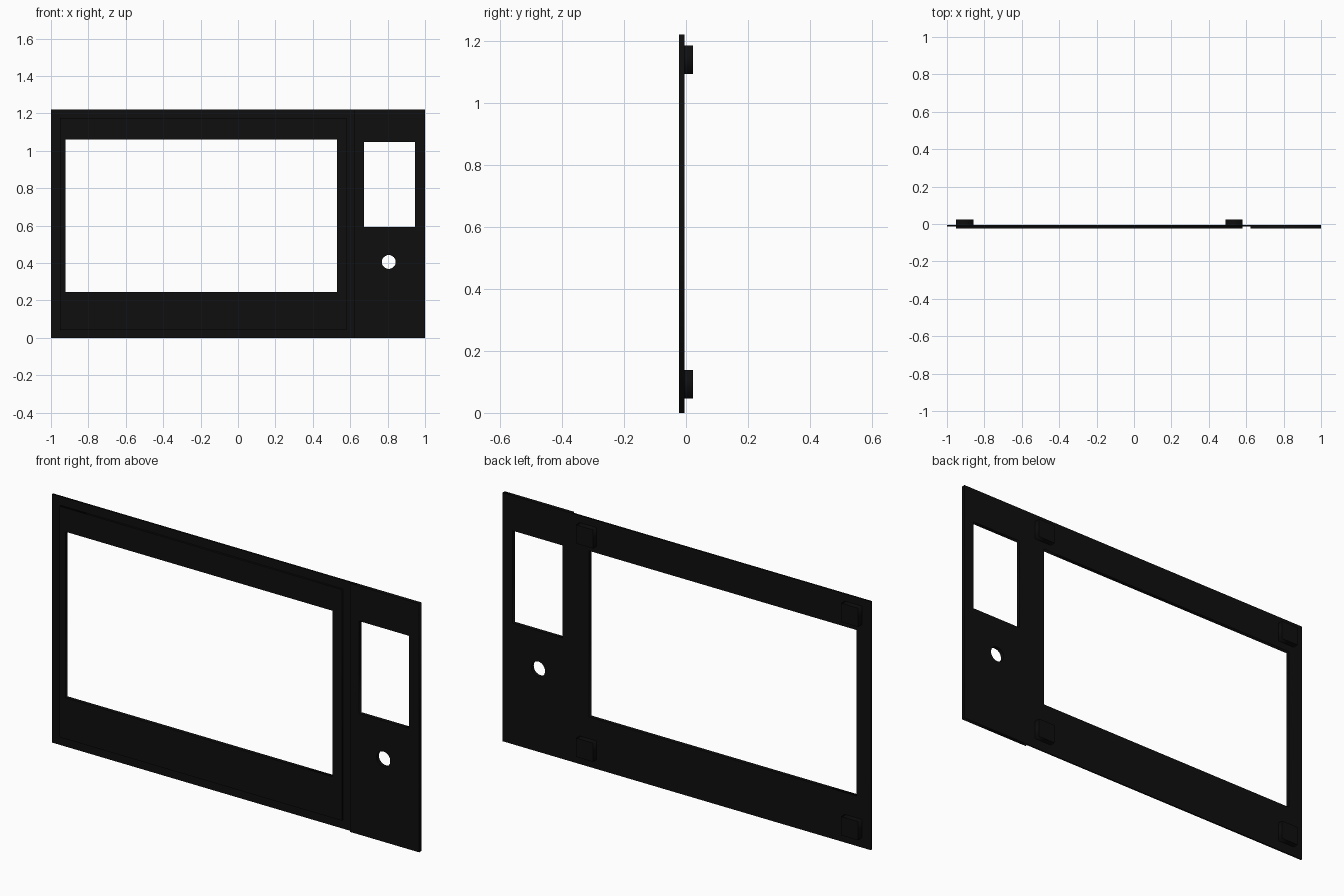
import bpy, math

if "Cube" in bpy.data.objects:
    bpy.data.objects.remove(bpy.data.objects["Cube"])

black = bpy.data.materials.new("matte black")
black.diffuse_color = (0.0045, 0.0045, 0.0045, 1)
black.use_nodes = True
black.node_tree.nodes["Principled BSDF"].inputs["Base Color"].default_value = black.diffuse_color

BACK, LIP, FRONT = -0.005, -0.013, -0.023


def rect(x0, x1, z0, z1):
    return [(x0, z0), (x1, z0), (x1, z1), (x0, z1)]


def circle(cx, cz, r, n=32):
    return [(cx + r * math.cos(2 * math.pi * i / n),
             cz + r * math.sin(2 * math.pi * i / n)) for i in range(n)]


def plate(name, y0, y1, *outlines):
    """Flat upright plate: first outline is the edge, the rest are openings."""
    cu = bpy.data.curves.new(name, 'CURVE')
    cu.dimensions = '2D'
    cu.fill_mode = 'BOTH'
    cu.extrude = abs(y1 - y0) / 2
    for pts in outlines:
        sp = cu.splines.new('POLY')
        sp.points.add(len(pts) - 1)
        for p, (x, z) in zip(sp.points, pts):
            p.co = (x, z, 0, 1)
        sp.use_cyclic_u = True
    ob = bpy.data.objects.new(name, cu)
    bpy.context.collection.objects.link(ob)
    ob.location.y = (y0 + y1) / 2
    ob.rotation_euler.x = math.pi / 2
    cu.materials.append(black)
    bpy.ops.object.select_all(action='DESELECT')
    ob.select_set(True)
    bpy.context.view_layer.objects.active = ob
    bpy.ops.object.convert(target='MESH')
    return bpy.context.object


# Door: raised field with the window opening, and a thin lip around it
field = rect(-0.953, 0.58, 0.043, 1.177)
plate("door_frame", BACK, FRONT, field, rect(-0.922, 0.53, 0.245, 1.06))
plate("door_lip", BACK, LIP, rect(-1, 0.624, 0, 1.22), field)

# Control panel with display opening and round knob hole
plate("control_panel", BACK, FRONT, rect(0.624, 1, 0, 1.22),
      rect(0.674, 0.946, 0.594, 1.048), circle(0.806, 0.406, 0.037))

# Square mounting blocks on the back corners of the door
for side, x in (("left", -0.905), ("right", 0.535)):
    for level, z in (("lower", 0.092), ("upper", 1.139)):
        plate(f"{level}_{side}_block", BACK, 0.023,
              rect(x - 0.046, x + 0.046, z - 0.046, z + 0.046))
